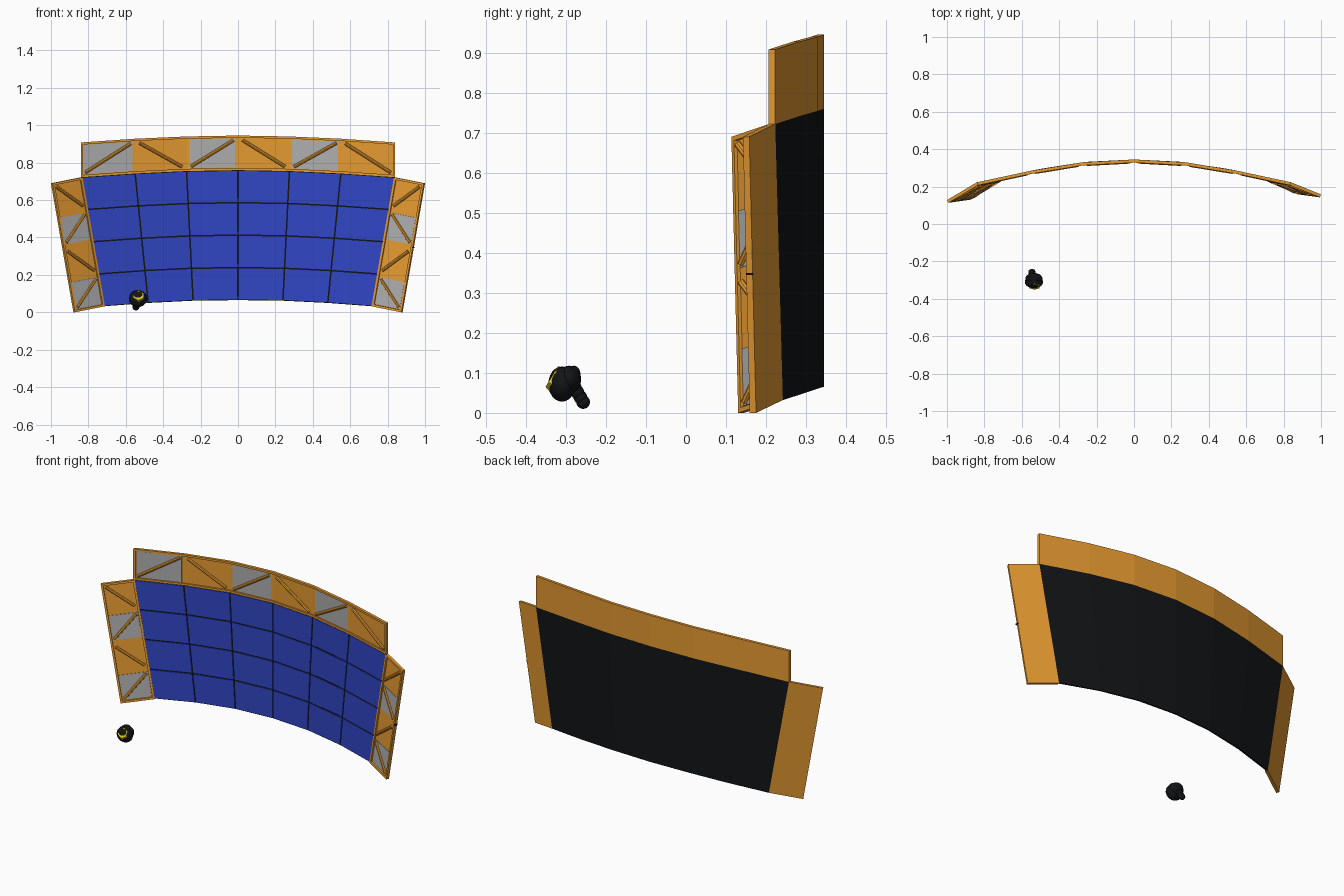
import bpy, bmesh
from mathutils import Vector as V

if "Cube" in bpy.data.objects:
    bpy.data.objects.remove(bpy.data.objects["Cube"])


def material(name, col):
    m = bpy.data.materials.new(name)
    m.diffuse_color = (*col, 1)
    m.use_nodes = True
    m.node_tree.nodes["Principled BSDF"].inputs["Base Color"].default_value = m.diffuse_color
    return m


ORANGE = material("orange", (0.78, 0.32, 0.03))
BLUE = material("blue", (0.03, 0.06, 0.55))
BLACK = material("black", (0.006, 0.007, 0.008))
GREY = material("grey", (0.42, 0.42, 0.42))
YELLOW = material("yellow", (0.8, 0.6, 0.01))
FRONT = V((0, -1, 0))


def finish(bm, name, mat):
    bmesh.ops.recalc_face_normals(bm, faces=bm.faces)
    me = bpy.data.meshes.new(name)
    bm.to_mesh(me)
    bm.free()
    me.materials.append(mat)
    ob = bpy.data.objects.new(name, me)
    bpy.context.collection.objects.link(ob)
    return ob


def strip(bm, low, up, d0, d1, off=FRONT):
    """Solid plate following two edge lines, between depths d0 and d1."""
    rings = []
    for a, b in zip(low, up):
        rings.append([bm.verts.new(p) for p in
                      (a + off * d0, b + off * d0, b + off * d1, a + off * d1)])
    for r, s in zip(rings, rings[1:]):
        for i in range(4):
            j = (i + 1) % 4
            bm.faces.new((r[i], r[j], s[j], s[i]))
    bm.faces.new(rings[0])
    bm.faces.new(rings[-1][::-1])


def inset_cell(a, b, c, d, g):
    """Shrink a cell (low-left, low-right, up-right, up-left) by a distance."""
    u, v = g / (b - a).length, g / (d - a).length

    def at(s, t):
        return a.lerp(b, s).lerp(d.lerp(c, s), t)
    return at(u, v), at(1 - u, v), at(1 - u, 1 - v), at(u, 1 - v)


def rod(bm, p, q, r=0.009):
    axis = q - p
    mid = V.to_track_quat(axis, 'Z', 'Y').to_matrix().to_4x4()
    mid.translation = (p + q) / 2
    bmesh.ops.create_cone(bm, cap_ends=True, segments=8, radius1=r, radius2=r,
                          depth=axis.length, matrix=mid)


def full(half):
    """Mirror a half profile (centre to right) into a left-to-right line."""
    pts = [V(p) for p in half]
    return [V((-p.x, p.y, p.z)) for p in pts[:0:-1]] + pts


# key lines of the curved wall (back surface)
low = full([(0, .345, .065), (.24, .333, .062), (.48, .298, .05), (.72, .242, .032)])
up = full([(0, .345, .76), (.275, .33, .755), (.55, .285, .742), (.84, .223, .722)])
crown = full([(0, .345, .945), (.275, .33, .94), (.55, .285, .928), (.84, .223, .908)])

# screen backing
bm = bmesh.new()
strip(bm, low, up, 0, .009)
finish(bm, "screen_backing", BLACK)

# blue tiles, 6 columns by 4 rows
bm = bmesh.new()
for i in range(6):
    for j in range(4):
        t0, t1 = j / 4, (j + 1) / 4
        a, b, c, d = inset_cell(low[i].lerp(up[i], t0), low[i + 1].lerp(up[i + 1], t0),
                                low[i + 1].lerp(up[i + 1], t1), low[i].lerp(up[i], t1), .004)
        strip(bm, [a, b], [d, c], .009, .014)
finish(bm, "screen_tiles", BLUE)


def truss(name, lo, hi, off, grey, slope):
    """Panel with raised rim, alternating grey infills and diagonal rods."""
    w = .012
    bm = bmesh.new()
    strip(bm, lo, hi, 0, .008, off)
    finish(bm, name + "_plate", ORANGE)
    # raised rim: two long rails and two end rails
    bm = bmesh.new()
    inner_lo = [a + (b - a).normalized() * w for a, b in zip(lo, hi)]
    inner_hi = [b + (a - b).normalized() * w for a, b in zip(lo, hi)]
    strip(bm, lo, inner_lo, 0, .017, off)
    strip(bm, inner_hi, hi, 0, .017, off)
    for e, n in ((0, 1), (-1, -2)):
        a, b = inner_lo[e], inner_hi[e]
        da = (inner_lo[n] - a).normalized() * w
        db = (inner_hi[n] - b).normalized() * w
        strip(bm, [a, a + da], [b, b + db], 0, .017, off)
    finish(bm, name + "_rim", ORANGE)
    rods, fills = bmesh.new(), bmesh.new()
    for i in range(len(lo) - 1):
        cell = lo[i], lo[i + 1], hi[i + 1], hi[i]
        a, b, c, d = inset_cell(*cell, .015)
        if i % 2 == grey:
            strip(fills, [a, b], [d, c], .007, .0105, off)
        a, b, c, d = inset_cell(*cell, .024)
        p, q = (a, c) if (i % 2 == grey) == slope else (b, d)
        rod(rods, p + off * .012, q + off * .012)
    finish(rods, name + "_braces", ORANGE)
    finish(fills, name + "_infill", GREY)


# top band and the two side wings
truss("top_band", up, crown, FRONT, 0, True)
for side, s, y in (("left_wing", -1, -.03), ("right_wing", 1, 0)):
    corners = [V((s * .72, .242, .032)), V((s * .84, .223, .722)),
               V((s, .158 + y, .69)), V((s * .88, .175 + y, 0))]
    inner = [corners[0].lerp(corners[1], k / 4) for k in range(5)]
    outer = [corners[3].lerp(corners[2], k / 4) for k in range(5)]
    off = V((-s * (.065 - y), -.16, 0)).normalized()
    truss(side, inner, outer, off, 0, False)

# small dark latch on the outer edge of the right wing
bm = bmesh.new()
bmesh.ops.create_cube(bm, size=1)
bmesh.ops.scale(bm, vec=(.012, .018, .006), verts=bm.verts)
bmesh.ops.translate(bm, vec=(.937, .159, .347), verts=bm.verts)
finish(bm, "edge_latch", BLACK)

# hand controller: rounded head, knob and grip
bm = bmesh.new()
c = V((-.535, -.31, .072))


def ball(p, r):
    m = bmesh.ops.create_uvsphere(bm, u_segments=20, v_segments=12, radius=1)
    bmesh.ops.scale(bm, vec=r, verts=m["verts"])
    bmesh.ops.translate(bm, vec=p, verts=m["verts"])


ball(c, (.049, .034, .044))
ball(c + V((0, .018, .012)), (.046, .03, .034))
ball(V((-.54, -.28, .098)), (.03, .016, .02))
for k in range(5):
    ball(V((-.54, -.285, .075)).lerp(V((-.546, -.257, .027)), k / 4), (.019, .017, .017))
ob = finish(bm, "controller_body", BLACK)
for f in ob.data.polygons:
    f.use_smooth = True

# yellow six-sided face, tilted forward and up
n = V((0, -.86, .51))
m = n.to_track_quat('Z', 'Y').to_matrix().to_4x4()
m.translation = V((-.532, -.328, .086))
bm = bmesh.new()
bmesh.ops.create_cone(bm, cap_ends=True, segments=6, radius1=.036, radius2=.03,
                      depth=.018, matrix=m)
finish(bm, "controller_face", YELLOW)
